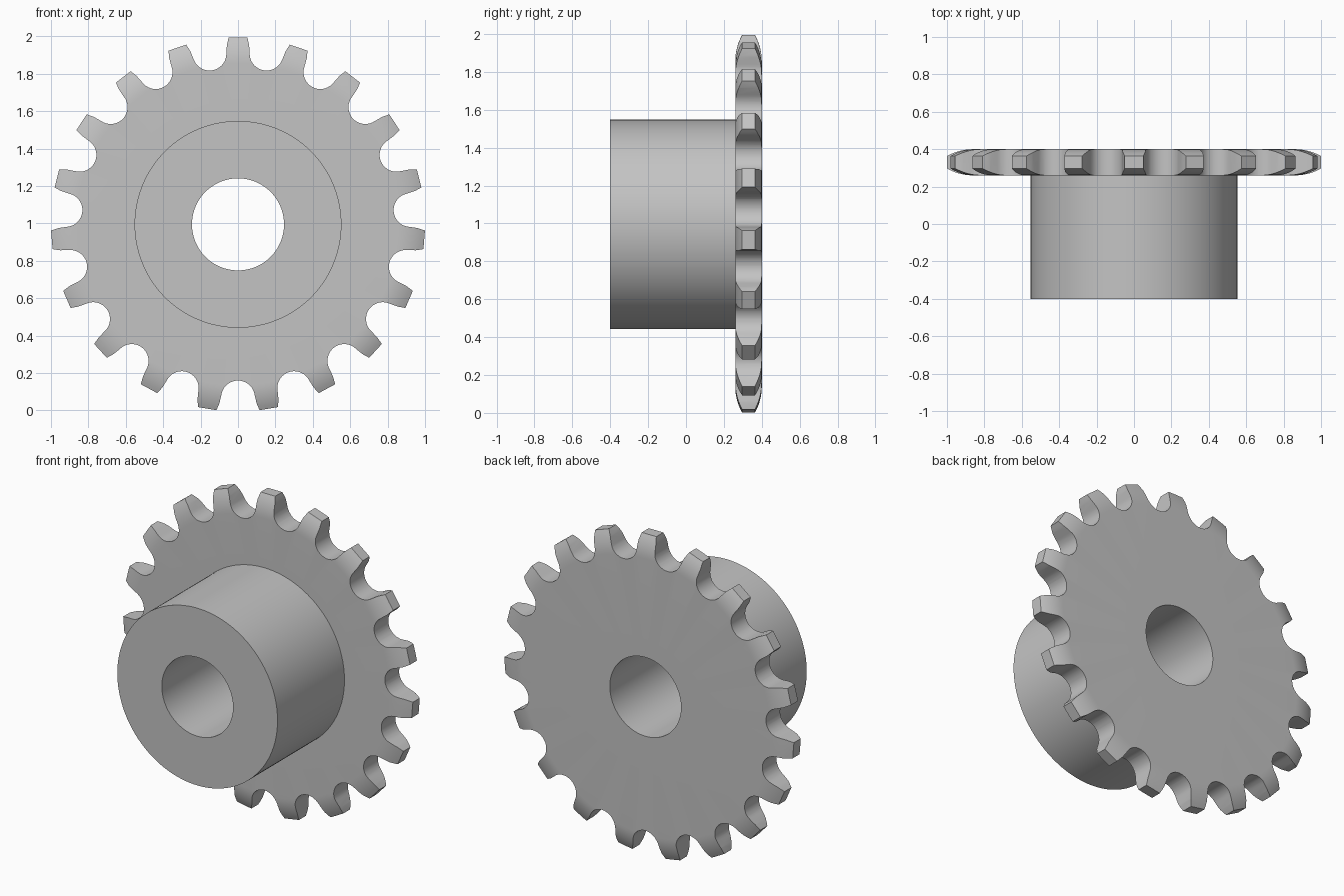
import bpy
import bmesh
from math import sin, cos, pi, radians, sqrt
from mathutils import Matrix, Vector

TEETH = 19
CENTRE_Z = 0.995
PLATE_FRONT, PLATE_BACK = 0.26, 0.40
HUB_FRONT = -0.40
HUB_R, BORE_R = 0.553, 0.246
ROUND_START, ROUND_R = 0.86, 0.29    # where the tooth sides begin to curve in

cube = bpy.data.objects.get("Cube")
if cube:
    bpy.data.objects.remove(cube, do_unlink=True)

steel = bpy.data.materials.new("steel grey")
steel.use_nodes = True
steel.diffuse_color = (0.55, 0.55, 0.55, 1)
steel.node_tree.nodes["Principled BSDF"].inputs["Base Color"].default_value = (0.55, 0.55, 0.55, 1)


def make_object(name, bm):
    bmesh.ops.recalc_face_normals(bm, faces=bm.faces)
    mesh = bpy.data.meshes.new(name)
    bm.to_mesh(mesh)
    bm.free()
    mesh.materials.append(steel)
    obj = bpy.data.objects.new(name, mesh)
    bpy.context.collection.objects.link(obj)
    obj.location.z = CENTRE_Z
    return obj


def lathe(name, profile, steps):
    """Turn a closed (radius, y) profile about the y axis."""
    bm = bmesh.new()
    verts = [bm.verts.new((r, y, 0)) for r, y in profile]
    edges = [bm.edges.new((a, b)) for a, b in zip(verts, verts[1:] + verts[:1])]
    bmesh.ops.spin(bm, geom=verts + edges, cent=(0, 0, 0), axis=(0, 1, 0),
                   angle=2 * pi, steps=steps, use_merge=True)
    bmesh.ops.remove_doubles(bm, verts=bm.verts, dist=1e-5)
    return make_object(name, bm)


def gap_outline():
    """One gap between teeth, as (sideways, outward) points."""
    flank = [(0.115, 0.9935), (0.099, 0.955)]
    seat = [(0.09 * cos(radians(a)), 0.925 + 0.09 * sin(radians(a)))
            for a in [-8 - 164 * i / 18 for i in range(19)]]
    return flank + seat + [(-u, v) for u, v in reversed(flank)]


# Turned body: bore, hub and plate with rounded rim sides
rim = [ROUND_START + 0.16 * i / 8 for i in range(9)]
inset = [ROUND_R - sqrt(ROUND_R ** 2 - (r - ROUND_START) ** 2) for r in rim]
front_rim = [(r, PLATE_FRONT + d) for r, d in zip(rim, inset)]
back_rim = [(r, PLATE_BACK - d) for r, d in zip(rim, inset)]
profile = [(BORE_R, HUB_FRONT), (HUB_R, HUB_FRONT), (HUB_R, PLATE_FRONT)]
profile += front_rim + back_rim[::-1] + [(BORE_R, PLATE_BACK)]
sprocket = lathe("sprocket", profile, 120)

# Toothed outline, extruded through the whole depth as a helper
bm = bmesh.new()
points = []
for k in range(TEETH):
    turn = Matrix.Rotation((k + 0.5) * 2 * pi / TEETH, 3, "Y")
    points += [turn @ Vector((u, -0.6, v)) for u, v in reversed(gap_outline())]
face = bm.faces.new([bm.verts.new(p) for p in points])
side = bmesh.ops.extrude_face_region(bm, geom=[face])
bmesh.ops.translate(bm, vec=(0, 1.2, 0),
                    verts=[g for g in side["geom"] if isinstance(g, bmesh.types.BMVert)])
cutter = make_object("tooth_outline_helper", bm)

# Keep only the turned body inside the toothed outline
cut = sprocket.modifiers.new("cut teeth", "BOOLEAN")
cut.operation = "INTERSECT"
cut.solver = "EXACT"
cut.object = cutter
bpy.ops.object.select_all(action="DESELECT")
sprocket.select_set(True)
bpy.context.view_layer.objects.active = sprocket
bpy.ops.object.modifier_apply(modifier=cut.name)
bpy.data.objects.remove(cutter, do_unlink=True)

bpy.ops.object.shade_smooth_by_angle(angle=radians(25))
